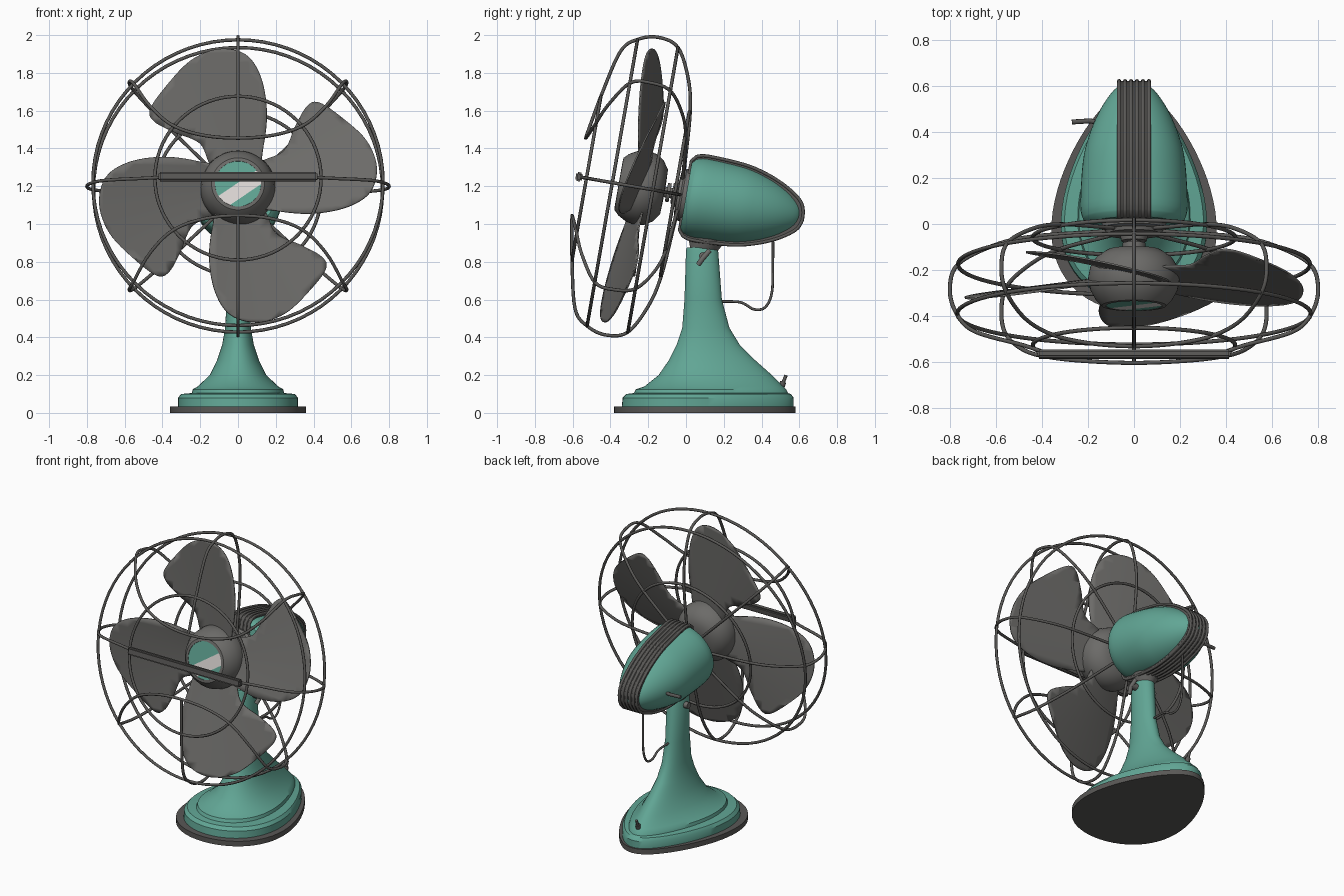
import bpy, bmesh, math
from mathutils import Vector, Matrix

cube = bpy.data.objects.get("Cube")
if cube:
    bpy.data.objects.remove(cube, do_unlink=True)


def material(name, rgb):
    m = bpy.data.materials.new(name)
    m.use_nodes = True
    m.diffuse_color = (*rgb, 1)
    m.node_tree.nodes["Principled BSDF"].inputs["Base Color"].default_value = (*rgb, 1)
    return m


TEAL = material("teal enamel", (0.12, 0.38, 0.30))
GREY = material("grey metal", (0.15, 0.147, 0.14))
DARK = material("dark grey trim", (0.10, 0.097, 0.092))
PALE = material("pale badge", (0.74, 0.70, 0.68))

# The head tilts back a little; inside it the front is -y
HEAD = Matrix.Translation((0, 0, 1.15)) @ Matrix.Rotation(math.radians(-10), 4, 'X')
WORLD = Matrix.Identity(4)


def finish(name, bm, mats, place=WORLD, angle=35):
    bmesh.ops.recalc_face_normals(bm, faces=bm.faces)
    me = bpy.data.meshes.new(name)
    bm.to_mesh(me)
    bm.free()
    ob = bpy.data.objects.new(name, me)
    bpy.context.collection.objects.link(ob)
    for m in mats:
        me.materials.append(m)
    ob.matrix_world = place
    bpy.ops.object.select_all(action='DESELECT')
    ob.select_set(True)
    bpy.context.view_layer.objects.active = ob
    bpy.ops.object.shade_smooth_by_angle(angle=math.radians(angle))
    return ob


def loft(name, rings, mat, place=WORLD, angle=35):
    bm = bmesh.new()
    vs = [[bm.verts.new(p) for p in ring] for ring in rings]
    n = len(vs[0])
    for a, b in zip(vs, vs[1:]):
        for i in range(n):
            j = (i + 1) % n
            bm.faces.new((a[i], a[j], b[j], b[i]))
    bm.faces.new(vs[0])
    bm.faces.new(vs[-1])
    return finish(name, bm, [mat], place, angle)


def smooth_path(pts, closed=False, steps=6):
    """Catmull-Rom curve through the points."""
    p = [Vector(q) for q in pts]
    p = [p[-1]] + p + p[:2] if closed else [p[0]] + p + [p[-1]]
    out = []
    for a, b, c, d in zip(p, p[1:], p[2:], p[3:]):
        for k in range(steps):
            t = k / steps
            out.append(0.5 * (2 * b + (c - a) * t + (2 * a - 5 * b + 4 * c - d) * t * t
                              + (3 * b - a - 3 * c + d) * t ** 3))
    return out if closed else out + [p[-1]]


def lathe(name, profile, mat, place=HEAD, n=48, sx=1.0, angle=35):
    """Revolve (distance forward, radius) pairs round the head axis."""
    rings = [[(sx * r * math.cos(2 * math.pi * i / n), -s, r * math.sin(2 * math.pi * i / n))
              for i in range(n)] for s, r in profile]
    return loft(name, rings, mat, place, angle)


def tube(name, paths, radius, mat, place=WORLD, closed=False):
    cu = bpy.data.curves.new(name, 'CURVE')
    cu.dimensions = '3D'
    cu.bevel_depth = radius
    cu.bevel_resolution = 2
    cu.use_fill_caps = True
    for path in paths:
        sp = cu.splines.new('POLY')
        sp.points.add(len(path) - 1)
        for pt, co in zip(sp.points, path):
            pt.co = (*co, 1)
        sp.use_cyclic_u = closed
        sp.use_smooth = True
    cu.materials.append(mat)
    ob = bpy.data.objects.new(name, cu)
    bpy.context.collection.objects.link(ob)
    ob.matrix_world = place
    return ob


def egg(z, half, front, back, taper, n=64):
    """Horizontal section, wide in front and narrower behind."""
    mid, ry = (front + back) / 2, (back - front) / 2
    return [(half * math.sin(a) * (1 + taper * math.cos(a)), mid - ry * math.cos(a), z)
            for a in (2 * math.pi * i / n for i in range(n))]


# Base and neck
loft("rubber_foot", [egg(0, .345, -.38, .58, .3), egg(.034, .345, -.38, .58, .3)], DARK)
loft("base_and_neck", [egg(*r) for r in (
    (.034, .305, -.34, .57, .3), (.08, .305, -.335, .57, .3), (.1, .29, -.315, .555, .3),
    (.105, .235, -.275, .54, .3), (.125, .23, -.265, .53, .3), (.14, .205, -.22, .515, .3),
    (.2, .145, -.145, .455, .27), (.28, .108, -.09, .365, .22), (.36, .083, -.05, .285, .15),
    (.45, .068, -.02, .23, .08), (.6, .06, -.008, .19, 0), (.86, .06, 0, .17, 0),
    (.875, .055, .005, .165, 0))], TEAL)
loft("tilt_bracket", [egg(.86, .05, .02, .17, 0), egg(.885, .065, .02, .19, 0),
                      egg(.95, .09, .01, .27, 0)], GREY)
tube("tilt_bolt", [[(-.085, .09, .83), (.1, .09, .83)]], .022, GREY)
tube("wing_nut", [[(.09, .065, .785), (.1, .09, .82), (.09, .125, .86)]], .014, GREY)
tube("base_switch", [[(0, .50, .12), (0, .515, .165)]], .016, DARK)
tube("base_switch_lever", [[(0, .51, .15), (0, .53, .2)]], .009, DARK)
tube("power_cord", [smooth_path([(0, .46, .95), (0, .46, .8), (0, .455, .64), (0, .42, .56),
                                 (0, .36, .548), (0, .29, .585), (0, .18, .59)])], .007, DARK)

# Motor housing with a ribbed band over its middle
shell = smooth_path([(-.02, .208, 0), (-.08, .22, 0), (-.27, .21, 0), (-.38, .187, 0),
                     (-.48, .15, 0), (-.56, .105, 0), (-.61, .06, 0), (-.63, .004, 0)], steps=4)
shell = [(p.x, p.y) for p in shell]
lathe("motor_housing", [(0, .01), (0, .185)] + shell, TEAL, sx=1.06)
half = [(-s, r + .006) for s, r in [(.004, .18)] + shell[:-1]]
loop = half + [(y + .002, -r) for y, r in reversed(half)]
loft("motor_band", [[(x, y, z) for y, z in loop] for x in (-.068, .068)], DARK, HEAD)
tube("band_ribs", [[(x, y, z) for y, z in loop] for x in (-.065, -.039, -.013, .013, .039, .065)],
     .009, DARK, HEAD, closed=True)
tube("motor_switch", [[(-.12, .44, 0), (-.19, .455, 0), (-.27, .45, 0)]], .011, DARK, HEAD)

# Front plate and shaft
lathe("motor_plate", [(-.01, .14), (.02, .14), (.03, .125), (.045, .12), (.05, .06),
                      (.075, .055), (.076, .028), (.14, .028)], GREY)
lathe("shaft_collar", [(.085, .05), (.105, .05)], GREY)

# Fan hub and badge
lathe("fan_hub", [(.115, .05), (.118, .12), (.15, .165), (.19, .19), (.24, .2), (.29, .19),
                  (.335, .165), (.36, .14), (.362, .122), (.35, .118)], GREY)
bm = bmesh.new()
bmesh.ops.create_circle(bm, cap_ends=True, segments=48, radius=.122,
                        matrix=Matrix.Rotation(math.pi / 2, 4, 'X'))
across = Vector((-math.sin(.6), 0, math.cos(.6)))
for d in (-.07, .005):
    bmesh.ops.bisect_plane(bm, geom=bm.verts[:] + bm.edges[:] + bm.faces[:],
                           plane_co=across * d, plane_no=across)
for f in bm.faces:
    f.material_index = int(-.07 < f.calc_center_median().dot(across) < .005)
finish("hub_badge", bm, [TEAL, PALE], HEAD @ Matrix.Translation((0, -.36, 0)))

# Four pitched, cupped blades
outline = smooth_path([(.09, .1, 0), (.135, .22, 0), (.152, .4, 0), (.12, .58, 0), (.04, .7, 0),
                       (-.1, .735, 0), (-.25, .68, 0), (-.38, .55, 0), (-.465, .43, 0),
                       (-.445, .365, 0), (-.34, .305, 0), (-.2, .24, 0), (-.12, .1, 0)],
                      closed=True)
for k in range(4):
    bm = bmesh.new()
    bm.faces.new([bm.verts.new((p.x, 0, p.y)) for p in outline])
    for i in range(1, 24):
        for axis in (Vector((1, 0, 0)), Vector((0, 0, 1))):
            bmesh.ops.bisect_plane(bm, geom=bm.verts[:] + bm.edges[:] + bm.faces[:],
                                   plane_co=axis * (i * .055 - .55), plane_no=axis)
    for v in bm.verts:
        v.co.y = -(.22 + .15 * v.co.length + .25 * v.co.x)
    blade = finish(f"fan_blade_{k + 1}", bm, [GREY],
                   HEAD @ Matrix.Rotation(k * math.pi / 2, 4, 'Y'), 60)
    solid = blade.modifiers.new("thickness", 'SOLIDIFY')
    solid.thickness = .008
    solid.offset = 0

# Wire cage: rings, then ribs that run from the motor round to the front
WIRE = .009


def ring(s, r):
    return [(r * math.cos(2 * math.pi * i / 72), -s, r * math.sin(2 * math.pi * i / 72))
            for i in range(72)]


tube("cage_rings", [ring(.06, .44), ring(.178, .765), ring(.396, .768), ring(.535, .44)],
     WIRE, DARK, HEAD, closed=True)

back = [(.03, .1), (.036, .18), (.055, .44), (.095, .61), (.178, .765), (.29, .80), (.396, .77)]
ribs = []
for sign in (1, -1):
    upright = back + [(.475, .69), (.535, .44), (.576, .21)]
    ribs.append(smooth_path([(0, -s, sign * r) for s, r in upright]))
    sideways = back + [(.475, .69), (.535, .48), (.57, .38)]
    ribs.append(smooth_path([(sign * r, -s, 0) for s, r in sideways]))
    # diagonal pairs join in one arc across the front
    side = [(r * .72, -s, sign * r * .695) for s, r in back]
    side += [(.47, -.49, sign * .4), (.35, -.54, sign * .285), (.19, -.566, sign * .226)]
    other = [(-x, y, z) for x, y, z in reversed(side)]
    ribs.append(smooth_path(side + [(0, -.576, sign * .208)] + other))
tube("cage_ribs", ribs, WIRE, DARK, HEAD)

# Front cross bar
bm = bmesh.new()
bmesh.ops.create_cube(bm, size=1, matrix=Matrix.Diagonal((.84, .035, .048, 1)))
bmesh.ops.bevel(bm, geom=bm.edges[:], offset=.008, segments=2, affect='EDGES')
finish("front_bar", bm, [DARK], HEAD @ Matrix.Translation((0, -.575, 0)))
